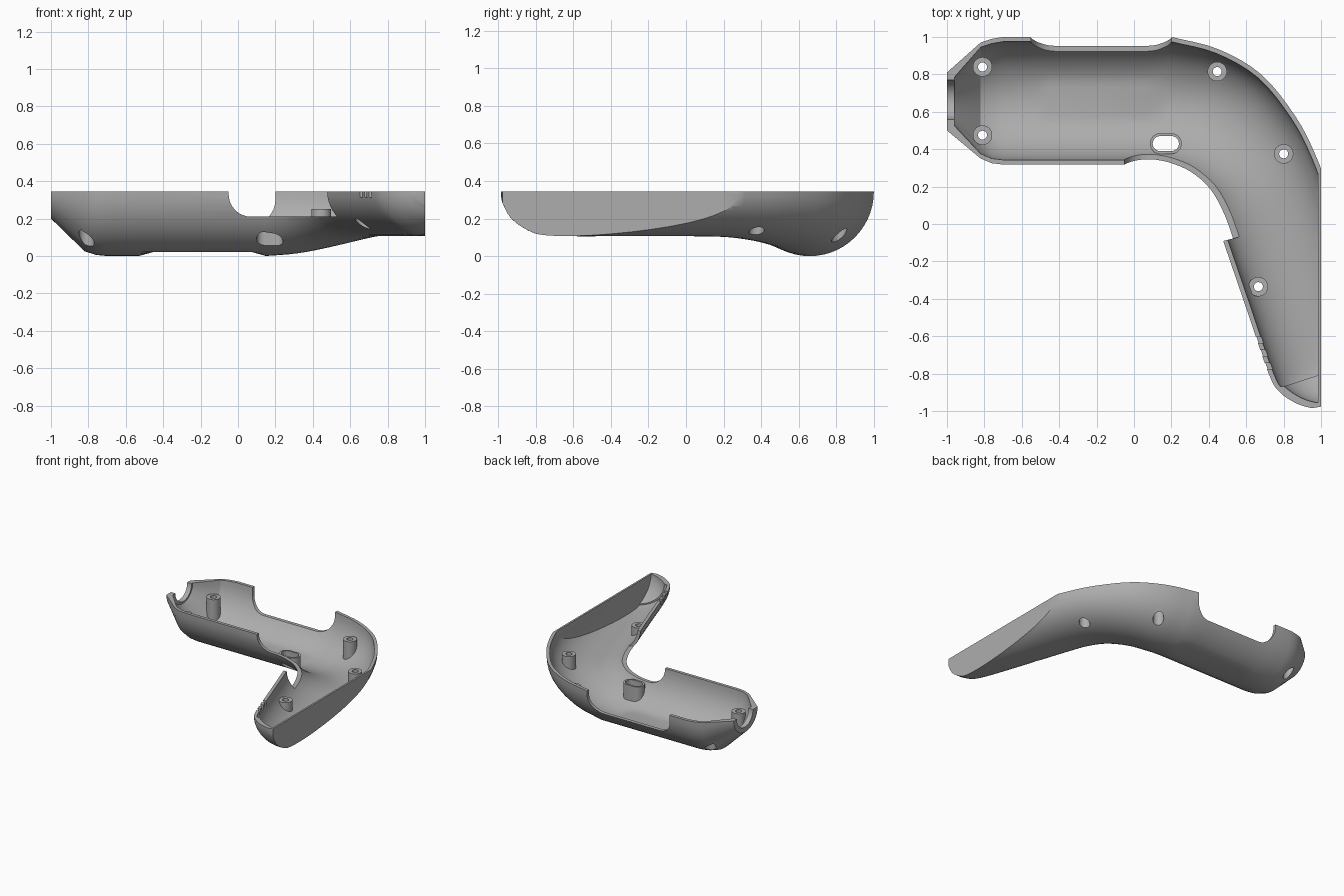
import bpy, bmesh
from math import sin, cos, pi
from mathutils import Vector

cube = bpy.data.objects.get("Cube")
if cube:
    bpy.data.objects.remove(cube, do_unlink=True)

grey = bpy.data.materials.new("plain_grey")
grey.use_nodes = True
grey.diffuse_color = (0.42, 0.42, 0.42, 1)
grey.node_tree.nodes["Principled BSDF"].inputs["Base Color"].default_value = grey.diffuse_color

RIM = 0.345     # height of the open rim
WALL = 0.025    # shell thickness


def make_object(name, bm):
    bmesh.ops.recalc_face_normals(bm, faces=bm.faces)
    mesh = bpy.data.meshes.new(name)
    bm.to_mesh(mesh)
    bm.free()
    mesh.materials.append(grey)
    obj = bpy.data.objects.new(name, mesh)
    bpy.context.collection.objects.link(obj)
    return obj


def boolean(target, tool, operation="DIFFERENCE"):
    mod = target.modifiers.new("cut", "BOOLEAN")
    mod.object, mod.operation, mod.solver = tool, operation, "EXACT"
    bpy.context.view_layer.update()
    graph = bpy.context.evaluated_depsgraph_get()
    mesh = bpy.data.meshes.new_from_object(target.evaluated_get(graph))
    target.modifiers.clear()
    target.data = mesh
    bpy.data.objects.remove(tool, do_unlink=True)


def prism(points, low, high):
    bm = bmesh.new()
    face = bm.faces.new([bm.verts.new((x, y, low)) for x, y in points])
    top = bmesh.ops.extrude_face_region(bm, geom=[face])["geom"]
    verts = [v for v in top if isinstance(v, bmesh.types.BMVert)]
    bmesh.ops.translate(bm, verts=verts, vec=(0, 0, high - low))
    return make_object("prism", bm)


def pill(x, y, half, radius, low, high):
    """Upright cylinder, stretched along x when half is above zero."""
    pts = []
    for i in range(32):
        a = 2 * pi * (i + 0.5) / 32
        pts.append((x + radius * cos(a) + (half if cos(a) > 0 else -half), y + radius * sin(a)))
    return prism(pts, low, high)


def rounded_box(low, high, radius, axis):
    """Box whose edges along one axis are rounded."""
    bm = bmesh.new()
    bmesh.ops.create_cube(bm, size=1)
    low, high = Vector(low), Vector(high)
    for v in bm.verts:
        v.co = Vector([(low[k] + high[k]) / 2 + v.co[k] * (high[k] - low[k]) for k in range(3)])
    edges = [e for e in bm.edges if abs((e.verts[0].co - e.verts[1].co)[axis]) > 1e-4]
    if radius:
        bmesh.ops.bevel(bm, geom=edges, offset=radius, segments=8, profile=0.5, affect="EDGES")
    return make_object("box", bm)


# Stations along the body and grip: inner rim x, y, outer rim x, y, lowest z
stations = [
    (-1, .50, -1, .81, .20), (-.82, .35, -.82, .97, .025), (-.76, .325, -.76, .99, .006),
    (-.7, .318, -.7, 1, 0), (-.53, .318, -.53, 1, 0), (-.45, .318, -.45, 1, 0),
    (.07, .318, .07, 1, 0), (.1, .318, .2, 1, 0), (.18, .30, .45, .935, .014),
    (.28, .25, .68, .8, .048), (.37, .16, .86, .58, .083), (.43, .04, .97, .37, .102),
    (.48, -.1, 1.06, .12, .106), (.6, -.45, 1.17, -.26, .106), (.72, -.8, 1.28, -.6, .108),
    (.78, -.9, 1.27, -.74, .13), (.87, -.96, 1.2, -.89, .20), (.95, -.985, 1.1, -.96, .28),
]
BEND = 7


def refined(rows):
    """Straight part as given, bend and grip smoothed with a spline."""
    out = [Vector(r) for r in rows[:BEND]]
    for i in range(BEND, len(rows) - 1):
        a, b, c = (Vector(rows[k]) for k in (i - 1, i, i + 1))
        d = Vector(rows[min(i + 2, len(rows) - 1)])
        if i == BEND:
            a = b * 2 - c
        for s in range(4):
            t = s / 4
            out.append(b + (c - a) * (t / 2) + (a * 2 - b * 5 + c * 4 - d) * (t * t / 2)
                       + (b * 3 - a - c * 3 + d) * (t ** 3 / 2))
    return out + [Vector(rows[-1])]


def body(name, inset, top, side):
    """Half-round loft over the stations, cut flat at the side plane."""
    bm = bmesh.new()
    rings = []
    path = refined(stations)
    for n, (ix, iy, ox, oy, low) in enumerate(path):
        p, q = Vector((ix, iy)), Vector((ox, oy))
        shift = Vector((0, 0))
        if inset and n == 0:
            shift.x = 0.04
        elif inset and n > len(path) - 10:
            shift.y = inset
        mid, half = (p + q) / 2 + shift, (q - p) / 2
        half *= 1 - inset / half.length
        flat = 0.022 if -0.5 < mid.x < 0.09 else 0
        ring = [bm.verts.new((*(mid - half), top))] if top > RIM else []
        for i in range(29):
            a = pi * i / 28
            z = max(RIM - (RIM - low - inset) * sin(a), flat + inset)
            ring.append(bm.verts.new((*(mid - half * cos(a)), z)))
        if top > RIM:
            ring.append(bm.verts.new((*(mid + half), top)))
        rings.append(ring)
    for r, s in zip(rings, rings[1:]):
        for i in range(len(r)):
            j = (i + 1) % len(r)
            bm.faces.new((r[i], r[j], s[j], s[i]))
    bm.faces.new(rings[0])
    bm.faces.new(rings[-1])
    cut = bmesh.ops.bisect_plane(bm, geom=bm.verts[:] + bm.edges[:] + bm.faces[:],
                                 plane_co=(side, 0, 0), plane_no=(1, 0, 0), clear_outer=True)
    edges = [e for e in cut["geom_cut"] if isinstance(e, bmesh.types.BMEdge)]
    bmesh.ops.holes_fill(bm, edges=edges, sides=0)
    return make_object(name, bm)


shell = body("half_shell", 0, RIM, 1)
cavity = body("cavity", WALL, 0.5, 0.985)

# Screw posts and slotted boss stay standing inside the hollow
posts = [(-.81, .84), (-.81, .475), (.445, .815), (.8, .375), (.665, -.335)]
for x, y in posts:
    boolean(cavity, pill(x, y, 0, .052, -.1, .25))
boolean(cavity, pill(.17, .43, .03, .055, -.1, .2))
boolean(shell, cavity)

# Screw bores, wide from below and narrow at the top
for x, y in posts:
    boolean(shell, pill(x, y, 0, .041, -.1, .2))
    boolean(shell, pill(x, y, 0, .024, .1, .3))
boolean(shell, pill(.17, .43, .03, .04, -.1, .3))

# Long opening in the back wall
boolean(shell, rounded_box((-.55, .8, .17), (.2, 1.1, .8), .13, 1))

# Trigger opening around the inside of the bend
boolean(shell, rounded_box((-.05, .2, .21), (.4, .43, .8), .12, 1))
boolean(shell, prism([(.08, .2), (.08, .44), (.25, .42), (.42, .32), (.52, .18), (.58, .02),
                      (.56, -.07), (.4, -.11), (.3, .1)], .21, .8))

# Round notch in the end wall
bm = bmesh.new()
bmesh.ops.create_cone(bm, cap_ends=True, segments=40, radius1=.105, radius2=.105, depth=.3)
for v in bm.verts:
    v.co = Vector((v.co.z - 1, v.co.x + .665, v.co.y + RIM))
boolean(shell, make_object("notch", bm))

# Three cable notches along the grip
for x, y in ((.67, -.62), (.69, -.69), (.715, -.76)):
    boolean(shell, rounded_box((x - .06, y - .016, .312), (x + .035, y + .016, .4), 0, 2))

bpy.ops.object.select_all(action="DESELECT")
shell.select_set(True)
bpy.context.view_layer.objects.active = shell
bpy.ops.object.shade_smooth_by_angle(angle=0.5)
